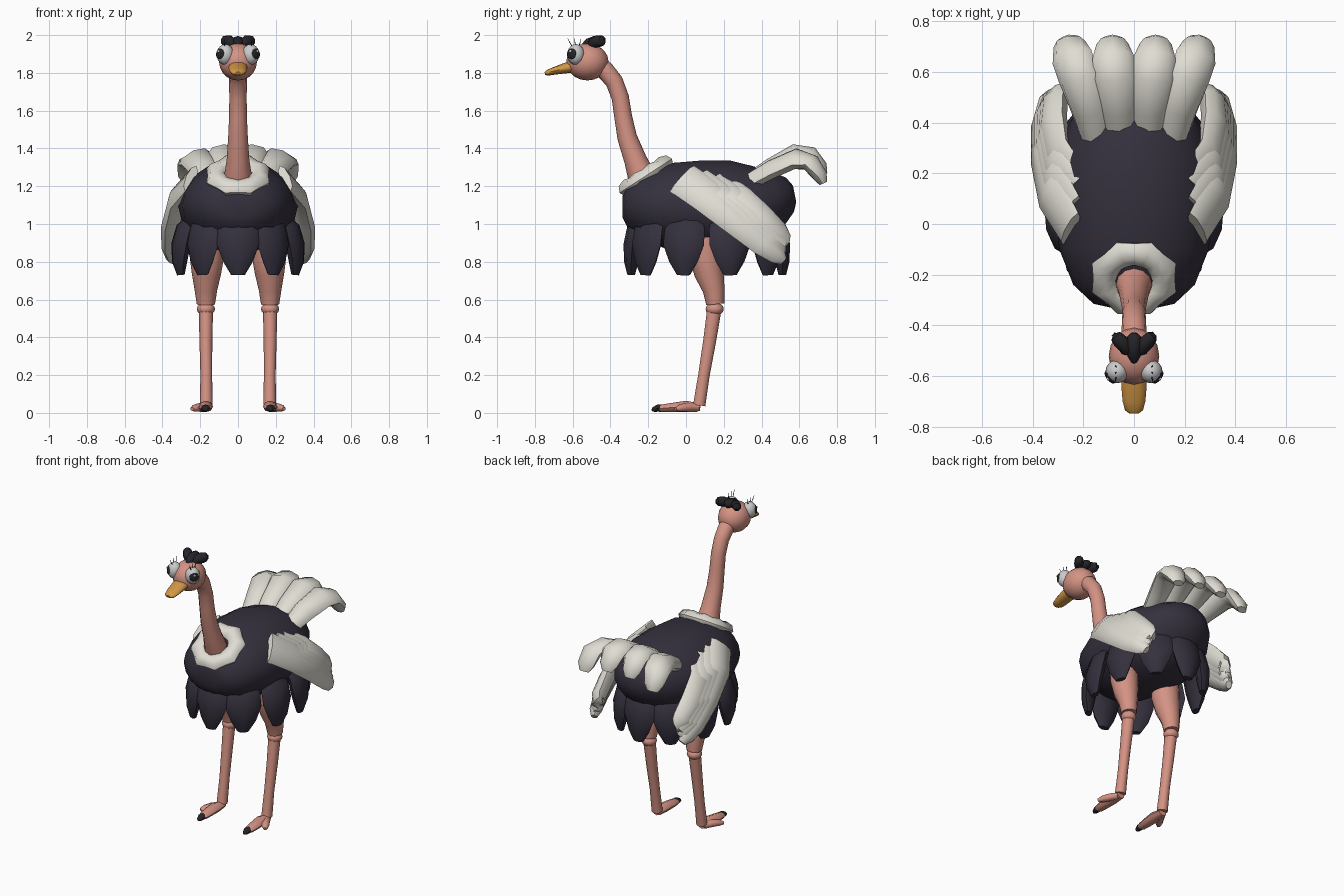
import bpy, bmesh, math
from mathutils import Vector, Matrix


def material(name, rgb):
    m = bpy.data.materials.new(name)
    m.diffuse_color = (*rgb, 1)
    return m


SKIN = material("skin", (0.66, 0.29, 0.23))
DARK = material("dark_plumage", (0.035, 0.03, 0.047))
WHITE = material("white_plumage", (0.74, 0.72, 0.65))
ORANGE = material("beak_orange", (0.65, 0.31, 0.06))
BLACK = material("black", (0.018, 0.018, 0.022))
EYE = material("eye_white", (0.85, 0.85, 0.83))


def finish(bm, name, mat, angle=50):
    bmesh.ops.recalc_face_normals(bm, faces=bm.faces)
    me = bpy.data.meshes.new(name)
    bm.to_mesh(me)
    bm.free()
    me.shade_smooth()
    me.set_sharp_from_angle(angle=math.radians(angle))
    me.materials.append(mat)
    ob = bpy.data.objects.new(name, me)
    bpy.context.collection.objects.link(ob)
    return ob


def loft(name, pts, sizes, mat, hint=(1, 0, 0), n=8, s=1, angle=50):
    """Elliptical tube along pts; sizes are (half width along hint, half thickness)."""
    P = [Vector((p[0] * s, p[1], p[2])) for p in pts]
    hint = Vector((hint[0] * s, hint[1], hint[2]))
    bm = bmesh.new()
    rings = []
    for i, p in enumerate(P):
        t = (P[min(i + 1, len(P) - 1)] - P[max(i - 1, 0)]).normalized()
        w = (hint - t * hint.dot(t)).normalized()
        d = t.cross(w)
        a, b = sizes[i]
        rings.append([bm.verts.new(p + w * a * math.cos(2 * math.pi * k / n)
                                   + d * b * math.sin(2 * math.pi * k / n)) for k in range(n)])
    for r, q in zip(rings, rings[1:]):
        for k in range(n):
            bm.faces.new((r[k], r[(k + 1) % n], q[(k + 1) % n], q[k]))
    bm.faces.new(rings[0])
    bm.faces.new(rings[-1])
    return finish(bm, name, mat, angle)


def ball(name, loc, radii, mat, rot=None, u=16, v=10):
    bm = bmesh.new()
    bmesh.ops.create_uvsphere(bm, u_segments=u, v_segments=v, radius=1)
    m = Matrix.Translation(loc) @ (rot or Matrix()) @ Matrix.Diagonal((*radii, 1))
    bmesh.ops.transform(bm, matrix=m, verts=bm.verts)
    return finish(bm, name, mat, 80)


# body: rings along y as (y, centre z, half width, half height)
B = [(-.335, 1.09, .07, .06), (-.315, 1.09, .16, .11), (-.24, 1.095, .24, .18),
     (-.1, 1.095, .295, .23), (.08, 1.09, .315, .25), (.25, 1.09, .305, .25),
     (.39, 1.11, .26, .205), (.49, 1.14, .195, .145), (.55, 1.155, .125, .095), (.575, 1.16, .06, .045)]
loft("body", [(0, b[0], b[1]) for b in B], [(b[2], b[3]) for b in B], DARK, n=18, angle=80)

# skirt of broad dark feathers round the belly
for k in range(10):
    a = 2 * math.pi * k / 10
    sx, cy = math.sin(a), -math.cos(a)
    ring = [(.24, .34, 1.04), (.295, .38, .98), (.318, .395, .89), (.325, .40, .80), (.318, .40, .73)]
    loft("skirt_feather", [(rx * sx, .11 + ry * cy, z) for rx, ry, z in ring],
         [(.085, .022), (.108, .042), (.112, .046), (.078, .038), (.036, .02)], DARK,
         hint=(.33 * math.cos(a), .41 * math.sin(a), 0))

# tail plumes, curling over at the tip
for x0, x1, dz in ((.055, .085, 0), (.155, .255, -.045)):
    for s in (1, -1):
        f = [(0, .34, 1.225), (.25, .45, 1.30), (.65, .58, 1.375), (.9, .66, 1.365), (1, .71, 1.30), (1.0, .728, 1.26)]
        loft("tail_plume", [(x0 + (x1 - x0) * t, y, z + dz * t) for t, y, z in f],
             [(.058, .045), (.075, .048), (.086, .049), (.082, .046), (.064, .04), (.037, .022)], WHITE,
             hint=(1, 0, dz * 8), s=s)

# wings: overlapping staggered feathers
for s in (1, -1):
    for i in range(4):
        base = [(.25, -.02, 1.24), (.322, .11, 1.15), (.35, .27, 1.02), (.353, .41, .90), (.34, .485, .835), (.33, .515, .805)]
        pts = []
        for j, (x, y, z) in enumerate(base):
            t = j / 5
            pts.append((x - i * (.003 + .016 * t), y + i * (.068 - .072 * t), z + i * (-.022 + .06 * t)))
        loft("wing_feather", pts,
             [(.098, .028), (.1, .042), (.092, .048), (.078, .046), (.055, .038), (.027, .02)],
             WHITE, hint=(-.4, .4, .8), s=s)

# scalloped collar: tilted ring with eight lobes
bm = bmesh.new()
tilt = Matrix.Translation((0, -.213, 1.255)) @ Matrix.Rotation(math.radians(33), 4, 'X')
grid = []
for k in range(16):
    a = 2 * math.pi * k / 16
    R, r = (.12, .054) if k % 2 else (.112, .045)
    grid.append([bm.verts.new(tilt @ Vector(((R + 1.1 * r * math.cos(c)) * math.sin(a),
                                              (R + 1.1 * r * math.cos(c)) * math.cos(a), .85 * r * math.sin(c))))
                 for c in (2 * math.pi * m / 8 for m in range(8))])
for k in range(16):
    for m in range(8):
        g, h = grid[k], grid[(k + 1) % 16]
        bm.faces.new((g[m], g[(m + 1) % 8], h[(m + 1) % 8], h[m]))
finish(bm, "neck_ruff", WHITE)

# neck and head
N = [(-.20, 1.19, .082), (-.235, 1.25, .074), (-.268, 1.34, .06), (-.312, 1.46, .052), (-.333, 1.57, .047),
     (-.348, 1.67, .046), (-.38, 1.755, .047), (-.43, 1.815, .05), (-.48, 1.84, .05)]
loft("neck", [(0, y, z) for y, z, r in N], [(r, r) for y, z, r in N], SKIN, n=12, angle=80)
ball("head", (0, -.522, 1.858), (.1, .112, .098), SKIN)

# beak
loft("beak", [(0, -.59, 1.835), (0, -.64, 1.825), (0, -.70, 1.81), (0, -.735, 1.80), (0, -.747, 1.797)],
     [(.05, .032), (.05, .028), (.045, .02), (.036, .015), (.02, .008)], ORANGE, n=12)

# head tuft
loft("tuft_middle", [(0, -.545, 1.94), (0, -.52, 1.955), (0, -.48, 1.967), (0, -.445, 1.97), (0, -.43, 1.972)],
     [(.014, .014), (.026, .026), (.032, .03), (.027, .026), (.012, .012)], BLACK)

for s in (1, -1):
    loft("tuft_side", [(.015, -.51, 1.94), (.03, -.495, 1.957), (.052, -.465, 1.968), (.072, -.443, 1.97), (.082, -.434, 1.97)],
         [(.014, .014), (.028, .026), (.034, .03), (.028, .026), (.012, .012)], BLACK, hint=(1, 1, 0), s=s)
    # eye, pupil and glint
    eye = Vector((s * .067, -.583, 1.897))
    ball("eye", eye, (.046, .046, .055), EYE)
    look = Vector((s * .76, -.62, .12)).normalized()
    turn = look.to_track_quat('Z', 'Y').to_matrix().to_4x4()
    ball("pupil", eye + look * .036, (.03, .03, .013), BLACK, turn)
    ball("eye_glint", eye + look * .046 + Vector((0, 0, .012)), (.008, .008, .005), EYE, turn, 8, 6)
    # eyelashes
    for dy in (-.028, 0, .028):
        loft("eyelash", [(.07, -.585 + dy * .7, 1.943), (.073, -.588 + dy, 1.962), (.074, -.592 + dy * 1.2, 1.982)],
             [(.0025, .0025), (.002, .002), (.001, .001)], BLACK, n=5, s=s)

    # leg
    loft("thigh", [(.165, .10, .93), (.165, .107, .82), (.167, .122, .74), (.17, .147, .65), (.17, .155, .575)],
         [(.09, .085), (.09, .086), (.078, .078), (.06, .058), (.048, .048)], SKIN, n=12, s=s)
    ball("knee", (s * .17, .152, .55), (.048, .048, .036), SKIN, None, 12, 8)
    loft("shin", [(.17, .15, .55), (.17, .125, .38), (.168, .095, .2), (.168, .07, .04)],
         [(.038, .04), (.034, .036), (.031, .032), (.034, .034)], SKIN, n=10, s=s)
    # two toes and claw
    loft("main_toe", [(.168, .075, .03), (.17, 0, .034), (.172, -.08, .028), (.172, -.13, .024), (.172, -.15, .022)],
         [(.028, .02), (.038, .03), (.036, .024), (.03, .02), (.018, .013)], SKIN, s=s)
    loft("claw", [(.172, -.125, .025), (.172, -.15, .025), (.172, -.172, .018), (.172, -.182, .014)],
         [(.024, .02), (.024, .019), (.016, .013), (.005, .004)], BLACK, s=s)
    loft("side_toe", [(.175, .06, .028), (.2, .01, .03), (.226, -.03, .026), (.243, -.055, .02)],
         [(.024, .022), (.027, .024), (.024, .02), (.012, .01)], SKIN, hint=(1, .4, 0), s=s)
